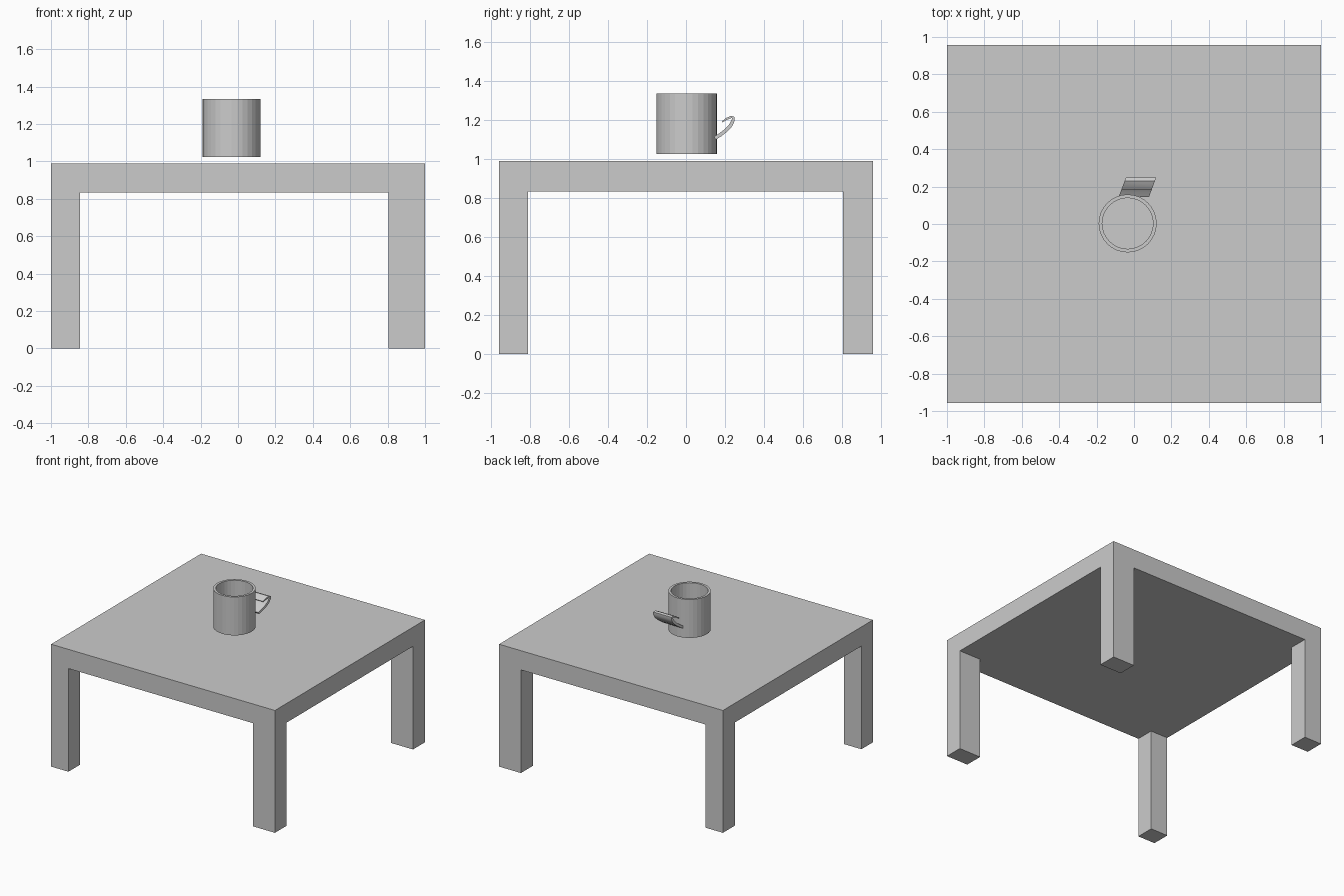
import bpy, bmesh, math
from mathutils import Vector

if "Cube" in bpy.data.objects:
    bpy.data.objects.remove(bpy.data.objects["Cube"])


def finish(name, bm):
    bmesh.ops.remove_doubles(bm, verts=bm.verts[:], dist=0.0005)
    bmesh.ops.recalc_face_normals(bm, faces=bm.faces[:])
    mesh = bpy.data.meshes.new(name)
    bm.to_mesh(mesh)
    bm.free()
    obj = bpy.data.objects.new(name, mesh)
    bpy.context.collection.objects.link(obj)
    return obj


def box(name, lo, hi):
    bm = bmesh.new()
    bmesh.ops.create_cube(bm, size=1)
    lo, hi = Vector(lo), Vector(hi)
    for v in bm.verts:
        v.co = Vector(((lo[i] + hi[i]) / 2 + v.co[i] * (hi[i] - lo[i]) for i in range(3)))
    return finish(name, bm)


# Table: thick top with a leg flush at each corner
TOP, UNDER, HALF_Y = 0.988, 0.833, 0.957
box("table_top", (-1, -HALF_Y, UNDER), (1, HALF_Y, TOP))
for xn, x0, x1 in (("left", -1, -0.845), ("right", 0.805, 1)):
    for yn, y0, y1 in (("front", -HALF_Y, -0.81), ("back", 0.805, HALF_Y)):
        box(f"{yn}_{xn}_leg", (x0, y0, 0), (x1, y1, UNDER))

# Mug body: hollow lathed profile, hovering slightly over the table
MX, MY, R, RI, Z0, Z1 = -0.034, 0.003, 0.155, 0.136, 1.023, 1.333
bm = bmesh.new()
profile = [(0, Z0), (R, Z0), (R, Z1), (RI, Z1), (RI, Z0 + 0.02), (0, Z0 + 0.02)]
verts = [bm.verts.new((MX + r, MY, z)) for r, z in profile]
edges = [bm.edges.new(pair) for pair in zip(verts, verts[1:])]
bmesh.ops.spin(bm, geom=verts + edges, cent=(MX, MY, 0), axis=(0, 0, 1),
               angle=math.tau, steps=32)
finish("mug_body", bm)

# Mug handle: wide hooked strip, skewed sideways as it leaves the mug
hook = [(0.148, 1.105), (0.175, 1.122), (0.205, 1.145), (0.228, 1.17), (0.241, 1.195),
        (0.243, 1.211), (0.232, 1.214), (0.208, 1.204), (0.185, 1.188)]
thick = [0.009, 0.009, 0.009, 0.009, 0.008, 0.007, 0.006, 0.005, 0.003]
outer, inner = [], []
for i, (y, z) in enumerate(hook):
    a, b = Vector(hook[max(i - 1, 0)]), Vector(hook[min(i + 1, len(hook) - 1)])
    t = (b - a).normalized()
    n = Vector((t.y, -t.x)) * thick[i]
    outer.append((y + n.x, z + n.y))
    inner.append((y - n.x, z - n.y))
bm = bmesh.new()
rings = []
for side in (-1, 1):
    rings.append([[bm.verts.new((0.003 + (y - 0.155) * 0.37 + side * 0.081, y, z))
                   for y, z in line] for line in (outer, inner)])
(lo, li), (ro, ri) = rings
last = len(hook) - 1
for i in range(last):
    j = i + 1
    bm.faces.new((lo[i], lo[j], ro[j], ro[i]))
    bm.faces.new((li[i], ri[i], ri[j], li[j]))
    bm.faces.new((lo[i], li[i], li[j], lo[j]))
    bm.faces.new((ro[i], ro[j], ri[j], ri[i]))
for i in (0, last):
    bm.faces.new((lo[i], ro[i], ri[i], li[i]))
handle = finish("mug_handle", bm)
bpy.context.view_layer.objects.active = handle
handle.select_set(True)
bpy.ops.object.shade_smooth_by_angle(angle=math.radians(40))
